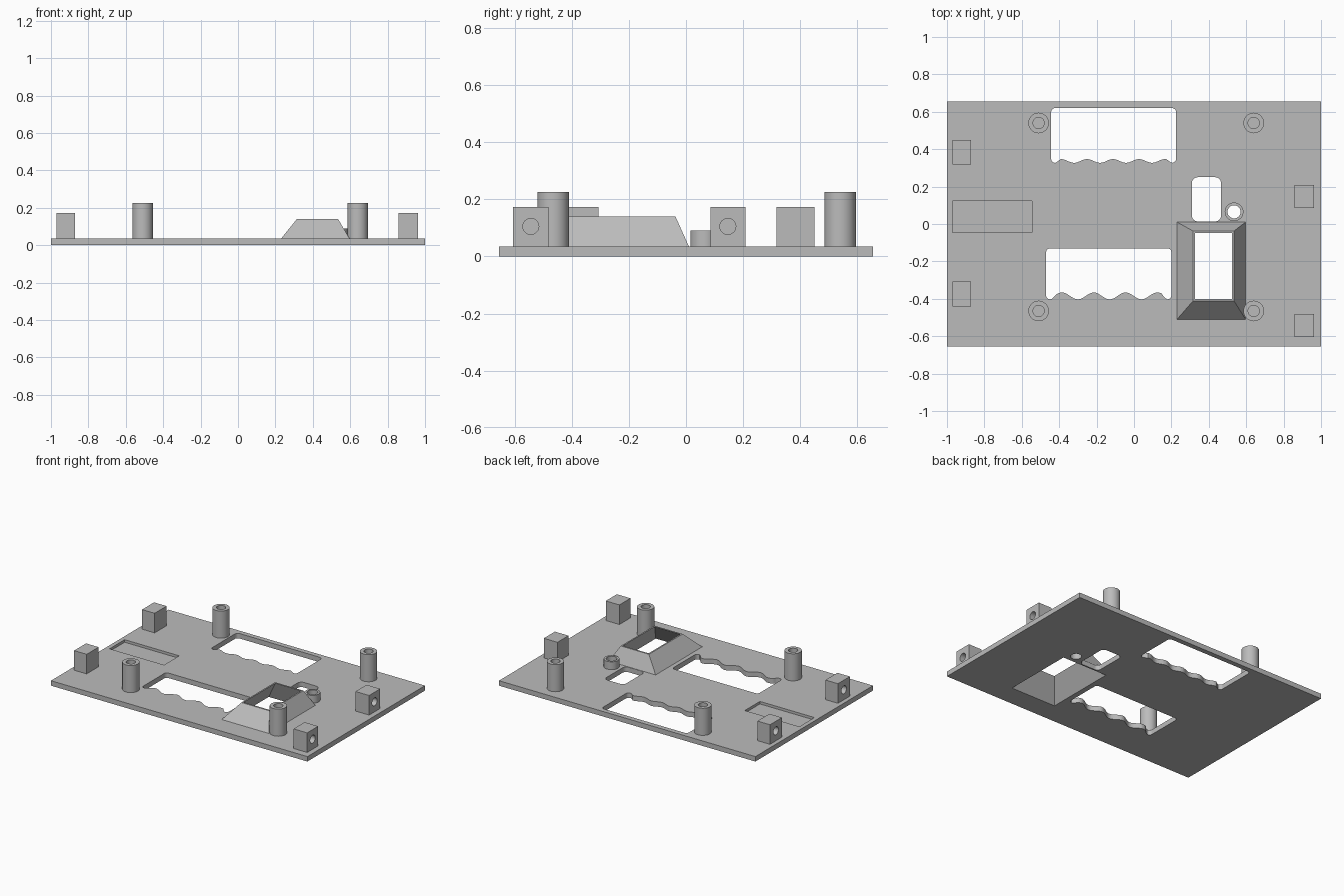
import bpy, bmesh, math
from math import pi, cos, sin
from mathutils import Matrix

cube = bpy.data.objects.get("Cube")
if cube:
    bpy.data.objects.remove(cube, do_unlink=True)

TOP = 0.035      # upper face of the base plate

grey = bpy.data.materials.new("plain grey")
grey.use_nodes = True
colour = (0.5, 0.5, 0.5, 1)
grey.diffuse_color = colour
grey.node_tree.nodes["Principled BSDF"].inputs["Base Color"].default_value = colour


def finish(name, bm, smooth=False):
    bmesh.ops.recalc_face_normals(bm, faces=bm.faces)
    mesh = bpy.data.meshes.new(name)
    bm.to_mesh(mesh)
    bm.free()
    mesh.materials.append(grey)
    ob = bpy.data.objects.new(name, mesh)
    bpy.context.collection.objects.link(ob)
    if smooth:
        activate(ob)
        bpy.ops.object.shade_smooth_by_angle(angle=math.radians(35))
    return ob


def activate(ob):
    bpy.ops.object.select_all(action='DESELECT')
    ob.select_set(True)
    bpy.context.view_layer.objects.active = ob


def loft(name, rings, cap_start=True, cap_end=True, smooth=False):
    """Skin a list of point rings of equal length."""
    bm = bmesh.new()
    loops = [[bm.verts.new(p) for p in ring] for ring in rings]
    for a, b in zip(loops, loops[1:]):
        for i in range(len(a)):
            j = (i + 1) % len(a)
            bm.faces.new((a[i], a[j], b[j], b[i]))
    if cap_start:
        bm.faces.new(loops[0])
    if cap_end:
        bm.faces.new(loops[-1])
    return finish(name, bm, smooth)


def rect(x0, x1, y0, y1, z):
    return [(x0, y0, z), (x1, y0, z), (x1, y1, z), (x0, y1, z)]


def circle(x, y, r, z, n=32):
    return [(x + r * cos(2 * pi * i / n), y + r * sin(2 * pi * i / n), z) for i in range(n)]


def box(name, x0, x1, y0, y1, z0, z1):
    return loft(name, [rect(x0, x1, y0, y1, z0), rect(x0, x1, y0, y1, z1)])


def prism(name, outline, z0, z1):
    return loft(name, [[(x, y, z) for x, y in outline] for z in (z0, z1)])


def cut(target, *cutters):
    for cutter in cutters:
        mod = target.modifiers.new("cut", 'BOOLEAN')
        mod.operation, mod.solver, mod.object = 'DIFFERENCE', 'EXACT', cutter
        activate(target)
        bpy.ops.object.modifier_apply(modifier=mod.name)


def discard(*cutters):
    for cutter in cutters:
        bpy.data.objects.remove(cutter, do_unlink=True)


def window(x0, x1, y0, y1, r, first=0, period=1, height=0):
    """Rounded rectangle whose lower edge may carry a row of bumps."""
    pts = []
    for cx, cy, start in ((x0 + r, y0 + r, pi), (x1 - r, y0 + r, 1.5 * pi),
                          (x1 - r, y1 - r, 0), (x0 + r, y1 - r, pi / 2)):
        pts += [(cx + r * cos(start + pi / 2 * i / 6), cy + r * sin(start + pi / 2 * i / 6))
                for i in range(7)]
        if height and start == pi:
            steps = 64
            for i in range(1, steps):
                x = x0 + r + (x1 - x0 - 2 * r) * i / steps
                wave = 0.5 + 0.5 * cos(2 * pi * (x - first) / period)
                fade = min(1, i / 3, (steps - i) / 3)
                pts.append((x, y0 + height * wave * fade))
    return pts


# Base plate with its windows, shallow recess and tapered opening
plate = box("base_plate", -1, 1, -0.655, 0.655, 0, TOP)
windows = [window(-0.443, 0.225, 0.327, 0.62, 0.022, -0.39, 0.139, 0.02),
           window(-0.47, 0.2, -0.403, -0.13, 0.022, -0.385, 0.17, 0.037),
           window(0.31, 0.465, 0.014, 0.25, 0.03)]
cutters = [prism("window_cutter", w, -0.1, 0.1) for w in windows]
cutters.append(box("recess_cutter", -0.97, -0.545, -0.045, 0.123, 0.017, 0.1))
cutters.append(loft("collar_cutter", [circle(0.535, 0.065, 0.035, z) for z in (-0.1, 0.1)]))


def taper(z):
    t = z / 0.14
    return rect(0.237 + 0.088 * t, 0.588 - 0.063 * t, -0.503 + 0.103 * t, 0.004 - 0.052 * t, z)


opening = loft("opening_cutter", [taper(-0.02), taper(0.16)])
cut(plate, opening, *cutters)
discard(*cutters)

# Sloping hood around the opening
hood = loft("hood", [rect(0.23, 0.597, -0.51, 0.01, TOP),
                     rect(0.315, 0.535, -0.412, -0.037, 0.14)])
cut(hood, opening)
discard(opening)

# Hollow standoff posts
for side, x in (("right", -0.51), ("left", 0.64)):
    for end, y in (("front", -0.465), ("back", 0.54)):
        loft(f"{end}_{side}_post",
             [circle(x, y, 0.055, TOP), circle(x, y, 0.055, 0.226),
              circle(x, y, 0.03, 0.226), circle(x, y, 0.03, TOP + 0.001)], smooth=True)

# Small open collar
loft("collar", [circle(0.535, 0.065, r, z) for r, z in
                ((0.035, TOP), (0.05, TOP), (0.05, 0.09), (0.035, 0.09), (0.035, TOP))],
     False, False, smooth=True)

# Mounting blocks with a blind hole in the outer face
for name, x0, x1, y0, y1, outer in (
        ("front_right_block", -0.97, -0.872, -0.44, -0.307, -1),
        ("back_right_block", -0.97, -0.872, 0.317, 0.45, -1),
        ("front_left_block", 0.857, 0.963, -0.605, -0.482, 1),
        ("back_left_block", 0.857, 0.963, 0.085, 0.208, 1)):
    block = box(name, x0, x1, y0, y1, TOP, 0.173)
    face = x1 if outer > 0 else x0
    drill = loft("drill_cutter", [circle(0, 0, 0.028, z) for z in (-0.07, 0.07)])
    drill.data.transform(Matrix.Translation((face, (y0 + y1) / 2, 0.105))
                         @ Matrix.Rotation(pi / 2, 4, 'Y'))
    cut(block, drill)
    discard(drill)
    activate(block)
    bpy.ops.object.shade_smooth_by_angle(angle=math.radians(35))
